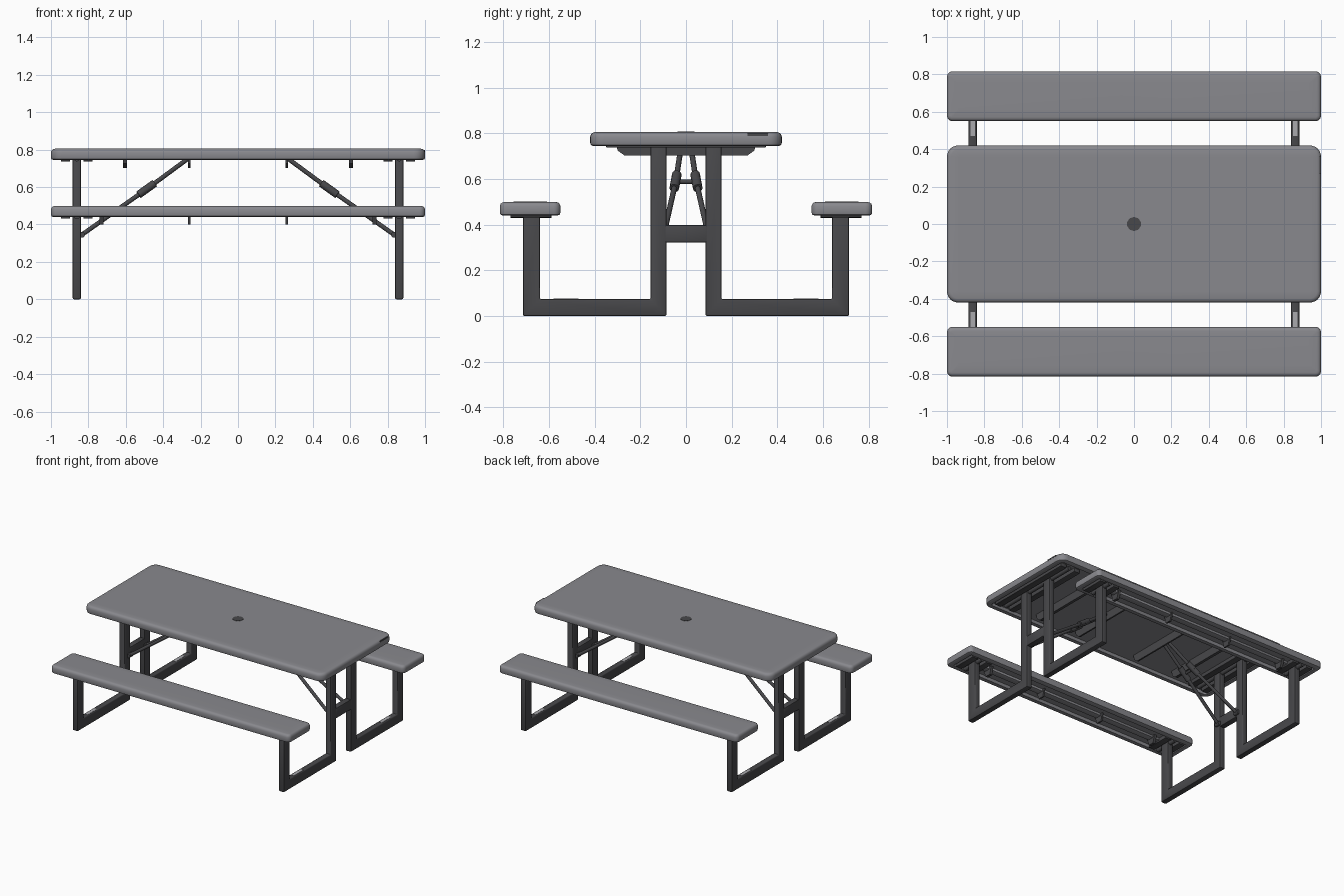
import bpy, bmesh, math
from mathutils import Vector

cube = bpy.data.objects.get("Cube")
if cube:
    bpy.data.objects.remove(cube, do_unlink=True)


def material(name, color):
    m = bpy.data.materials.new(name)
    m.use_nodes = True
    m.diffuse_color = (*color, 1)
    m.node_tree.nodes["Principled BSDF"].inputs["Base Color"].default_value = (*color, 1)
    return m


plastic = material("grey plastic", (0.25, 0.25, 0.27))
metal = material("dark metal", (0.065, 0.065, 0.07))
pale = material("pale label", (0.4, 0.4, 0.42))


def finish(name, bm, mat):
    bmesh.ops.recalc_face_normals(bm, faces=bm.faces)
    mesh = bpy.data.meshes.new(name)
    bm.to_mesh(mesh)
    bm.free()
    mesh.materials.append(mat)
    ob = bpy.data.objects.new(name, mesh)
    bpy.context.collection.objects.link(ob)
    bpy.ops.object.select_all(action='DESELECT')
    ob.select_set(True)
    bpy.context.view_layer.objects.active = ob
    bpy.ops.object.shade_smooth_by_angle(angle=math.radians(40))
    return ob


def bevel_all(bm, width):
    bmesh.ops.bevel(bm, geom=bm.edges[:], offset=width, segments=2,
                    profile=0.5, affect='EDGES', clamp_overlap=True)


def box(name, lo, hi, mat, bevel=0):
    lo, hi = Vector(lo), Vector(hi)
    bm = bmesh.new()
    bmesh.ops.create_cube(bm, size=1)
    for v in bm.verts:
        v.co = (lo + hi) / 2 + v.co * (hi - lo)
    if bevel:
        bevel_all(bm, bevel)
    return finish(name, bm, mat)


def prism(name, x, width, outline, mat, bevel=0):
    """Extrude a (y, z) outline along x."""
    bm = bmesh.new()
    face = bm.faces.new([bm.verts.new((x - width / 2, y, z)) for y, z in outline])
    new = bmesh.ops.extrude_face_region(bm, geom=[face])["geom"]
    verts = [g for g in new if isinstance(g, bmesh.types.BMVert)]
    bmesh.ops.translate(bm, verts=verts, vec=(width, 0, 0))
    if bevel:
        bevel_all(bm, bevel)
    return finish(name, bm, mat)


def rod(name, a, b, radius, mat, sides=12):
    a, b = Vector(a), Vector(b)
    bm = bmesh.new()
    bmesh.ops.create_cone(bm, cap_ends=True, segments=sides, radius1=radius,
                          radius2=radius, depth=(b - a).length)
    turn = Vector((0, 0, 1)).rotation_difference(b - a)
    for v in bm.verts:
        v.co = turn @ v.co + (a + b) / 2
    return finish(name, bm, mat)


def slab(name, y, half_x, half_y, z0, z1, radius, crown):
    """Moulded board with rounded corners, soft edges and a hollow underside."""
    levels = [(0.045, z0 + 0.02), (0.038, z0), (0.012, z0), (0.003, z0 + 0.004),
              (0, z0 + 0.014), (0, z1 - 0.02), (0.004, z1 - 0.009),
              (0.011, z1 - 0.003), (0.022, z1 - crown), (0.06, z1)]
    bm = bmesh.new()
    rings = []
    for inset, z in levels:
        r = max(radius - inset, 0.006)
        ring = []
        for i, (sx, sy) in enumerate([(1, 1), (-1, 1), (-1, -1), (1, -1)]):
            for k in range(7):
                t = (i + k / 6) * math.pi / 2
                ring.append(bm.verts.new((sx * (half_x - inset - r) + r * math.cos(t),
                                          y + sy * (half_y - inset - r) + r * math.sin(t), z)))
        rings.append(ring)
    for a, b in zip(rings, rings[1:]):
        for i in range(len(a)):
            j = (i + 1) % len(a)
            bm.faces.new((a[i], a[j], b[j], b[i]))
    bm.faces.new(rings[0])
    bm.faces.new(rings[-1])
    return finish(name, bm, plastic)


# Boards
slab("table_top", 0, 1, 0.42, 0.745, 0.805, 0.06, 0)
rod("umbrella_hole_cap", (0, 0, 0.80), (0, 0, 0.807), 0.038, metal, 10)
box("end_label", (0.985, 0.27, 0.789), (1, 0.36, 0.799), metal)

for sy, side in ((1, "back"), (-1, "front")):
    slab(side + "_bench", sy * 0.683, 1, 0.133, 0.44, 0.50, 0.03, 0.001)
    # Stiffening rail and lugs under each bench
    box(side + "_bench_rail", (-0.78, sy * 0.683 - 0.025, 0.443),
        (0.78, sy * 0.683 + 0.025, 0.465), plastic, 0.004)
    for sx in (1, -1):
        for x, w in ((0.26, 0.012), (0.73, 0.02)):
            prism(side + "_bench_lug", sx * x, w,
                  [(sy * 0.64, 0.46), (sy * 0.655, 0.40),
                   (sy * 0.70, 0.40), (sy * 0.72, 0.46)], metal)

for sx, end in ((1, "left"), (-1, "right")):
    x = sx * 0.862
    for sy, side in ((1, "back"), (-1, "front")):
        name = end + "_" + side
        # Leg frame: tall inner post, floor bar and short bench post
        outline = [(0.085, 0), (0.715, 0), (0.715, 0.46), (0.64, 0.46),
                   (0.64, 0.073), (0.155, 0.073), (0.155, 0.765), (0.085, 0.765)]
        prism(name + "_leg_frame", x, 0.044, [(sy * y, z) for y, z in outline],
              metal, 0.007)
        ys = sorted((sy * 0.47, sy * 0.58))
        box(name + "_bar_label", (x - 0.013, ys[0], 0.07), (x + 0.013, ys[1], 0.075), pale)

        # Mounting bracket and hinge bar under the bench
        ys = sorted((sy * 0.59, sy * 0.77))
        for k in (-1, 1):
            box(name + "_bench_bracket", (x + k * 0.06 - 0.025, ys[0], 0.432),
                (x + k * 0.06 + 0.025, ys[1], 0.462), metal, 0.004)
        rod(name + "_bench_hinge", (x, ys[0], 0.444), (x, ys[1], 0.444), 0.016, metal)

        # Folding brace with a locking collar
        low = Vector((sx * 0.835, sy * 0.10, 0.345))
        mid = Vector((sx * 0.49, sy * 0.045, 0.588))
        top = Vector((sx * 0.27, sy * 0.02, 0.75))
        rod(name + "_lower_brace", low, mid, 0.012, metal)
        rod(name + "_upper_brace", mid, top, 0.012, metal)
        rod(name + "_brace_collar", mid.lerp(low, 0.12), mid.lerp(top, 0.2), 0.021, metal)
        rod(name + "_brace_pin", low - Vector((0, sy * 0.02, 0)),
            low + Vector((0, sy * 0.02, 0)), 0.016, metal)

    # Crossbar between the posts, pin between the collars
    box(end + "_crossbar", (x - 0.022, -0.09, 0.322), (x + 0.022, 0.09, 0.398), metal, 0.004)
    rod(end + "_collar_pin", (sx * 0.49, -0.065, 0.588), (sx * 0.49, 0.065, 0.588), 0.01, metal)

    # Table underside: hinge bar, mounting plates and tapered cross ribs
    rod(end + "_table_hinge", (x, -0.34, 0.753), (x, 0.34, 0.753), 0.016, metal)
    for k in (-1, 1):
        box(end + "_table_bracket", (x + k * 0.06 - 0.025, -0.35, 0.737),
            (x + k * 0.06 + 0.025, 0.35, 0.767), metal, 0.004)
    for rx, w in ((0.26, 0.012), (0.605, 0.022)):
        prism(end + "_table_rib", sx * rx, w,
              [(-0.31, 0.767), (-0.30, 0.725), (-0.27, 0.703),
               (0.27, 0.703), (0.30, 0.725), (0.31, 0.767)], metal)
